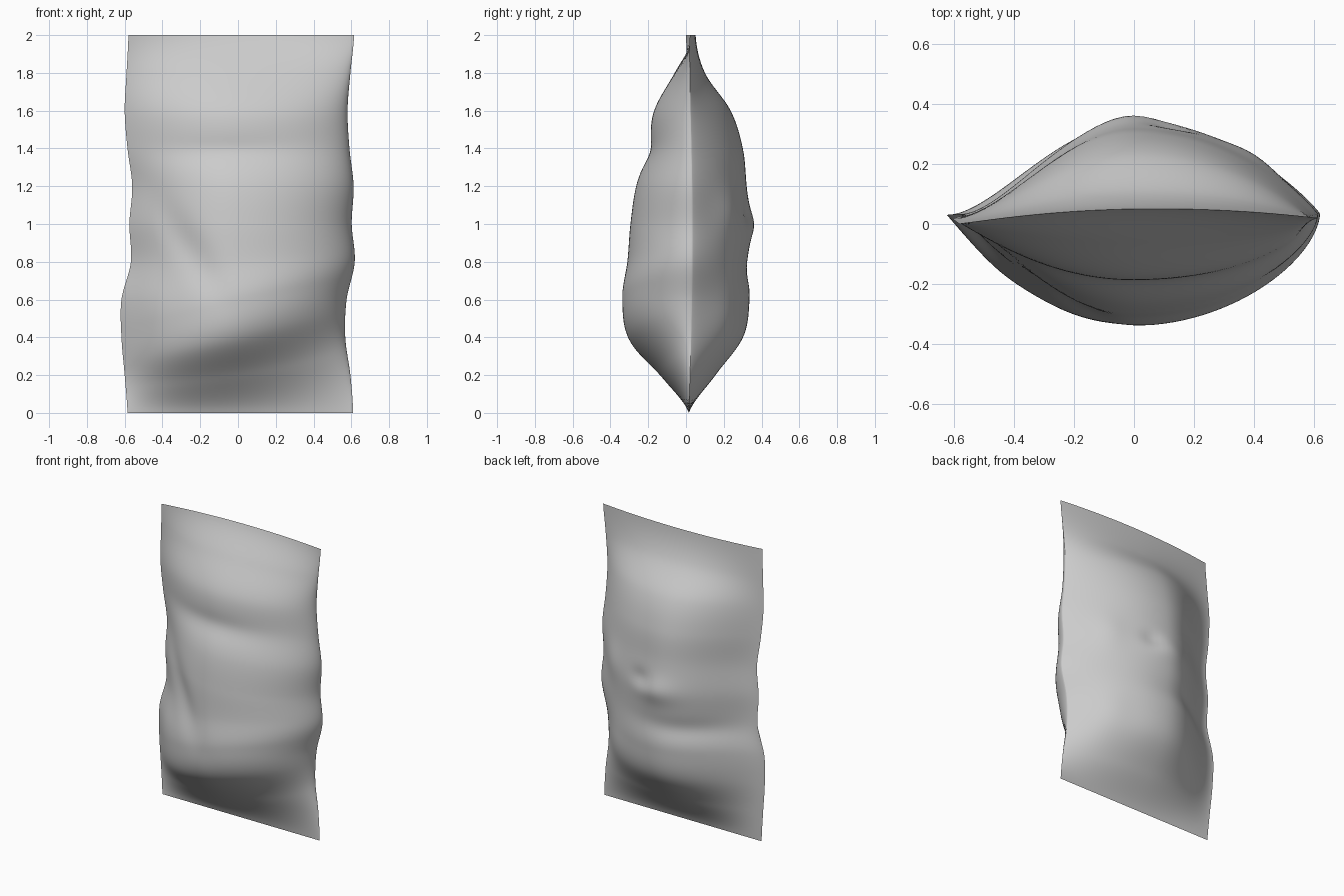
import bpy
import bmesh
from math import sin, pi, exp

cube = bpy.data.objects.get("Cube")
if cube:
    bpy.data.objects.remove(cube, do_unlink=True)

HEIGHT = 2.0
COLS, ROWS = 56, 96

# Profiles from the bottom seam to the top seam, evenly spaced in height
FRONT_DEPTH = [0, .15, .33, .37, .345, .33, .30, .235, .205, .10, 0]
BACK_DEPTH = [0, .135, .275, .305, .295, .305, .285, .265, .2, .06, 0]
EDGE_MINUS = [.585, .60, .617, .617, .567, .575, .56, .585, .60, .59, .58]
EDGE_PLUS = [.61, .595, .568, .575, .618, .602, .612, .59, .58, .595, .615]


def sample(values, z):
    """Smooth (Catmull-Rom) lookup of a profile at height z."""
    last = len(values) - 1
    t = min(max(z / HEIGHT, 0), 1) * last
    i = min(int(t), last - 1)
    t -= i
    a, b = values[max(i - 1, 0)], values[i]
    c, d = values[i + 1], values[min(i + 2, last)]
    return b + t / 2 * (c - a + t * (2*a - 5*b + 4*c - d + t * (3*(b - c) + d - a)))


def bump(x, z, cx, cz, rx, rz, slant=0.0):
    """Soft round or slanted wrinkle."""
    dx, dz = x - cx, z - cz
    dx += slant * dz
    return exp(-(dx / rx) ** 2 - (dz / rz) ** 2)


def seam(u, z):
    """Wavy middle sheet on which both panels meet."""
    middle = .015 + .02 * sin(pi * z / HEIGHT)
    top = .01 + .01 * u + .04 * (1 - u * u)
    w = (z / HEIGHT) ** 4
    return middle * (1 - w) + top * w


def front_depth(u, x, z):
    skewed = z - .15 * u * sin(pi * z) if z < 1 else z
    power = .6 if u > 0 else 1.0
    depth = sample(FRONT_DEPTH, skewed) * (1 - u * u) ** power
    folds = (-.03 * bump(x, z, -.3, .92, .1, .25, .6)
             + .025 * bump(x, z, -.48, .65, .1, .25)
             - .015 * bump(x, z, -.1, 1.38, .4, .07))
    return depth + folds * (1 - u * u)


def back_depth(u, x, z):
    power = .9 if u > 0 else 1.8
    depth = sample(BACK_DEPTH, z) * (1 - u * u) ** power
    folds = (-.02 * bump(x, z, .12, 1.05, .07, .06)
             + .02 * bump(x, z, .0, 1.0, .15, .08)
             + .03 * bump(x, z, .42, 1.05, .1, .12)
             + .03 * bump(x, z, .42, .5, .12, .15)
             - .02 * bump(x, z, -.25, .75, .3, .07))
    return depth + folds * (1 - u * u)


def add_panel(bm, depth, side):
    """One pillow-shaped panel; side is -1 for front, +1 for back."""
    grid = []
    for r in range(ROWS + 1):
        z = HEIGHT * r / ROWS
        row = []
        for c in range(COLS + 1):
            u = sin(pi / 2 * (2 * c / COLS - 1))
            x = u * sample(EDGE_PLUS if u > 0 else EDGE_MINUS, z)
            fade = min(1, z * 5, (HEIGHT - z) * 5)
            d = max(depth(u, x, z), 0) if 0 < fade else 0
            row.append(bm.verts.new((x, seam(u, z) + side * d, z)))
        grid.append(row)
    for low, high in zip(grid, grid[1:]):
        for c in range(COLS):
            quad = [low[c], low[c + 1], high[c + 1], high[c]]
            bm.faces.new(quad if side < 0 else quad[::-1])


# Sealed pouch: two panels welded along the seams
bm = bmesh.new()
add_panel(bm, front_depth, -1)
add_panel(bm, back_depth, 1)
bmesh.ops.remove_doubles(bm, verts=bm.verts, dist=.0003)
mesh = bpy.data.meshes.new("pouch")
bm.to_mesh(mesh)
bm.free()
pouch = bpy.data.objects.new("pouch", mesh)
bpy.context.collection.objects.link(pouch)

# Plain light grey film
film = bpy.data.materials.new("light_grey_film")
film.use_nodes = True
colour = (.6, .6, .6, 1)
film.diffuse_color = colour
film.node_tree.nodes["Principled BSDF"].inputs["Base Color"].default_value = colour
mesh.materials.append(film)

bpy.context.view_layer.objects.active = pouch
pouch.select_set(True)
bpy.ops.object.shade_smooth_by_angle(angle=pi / 3)
